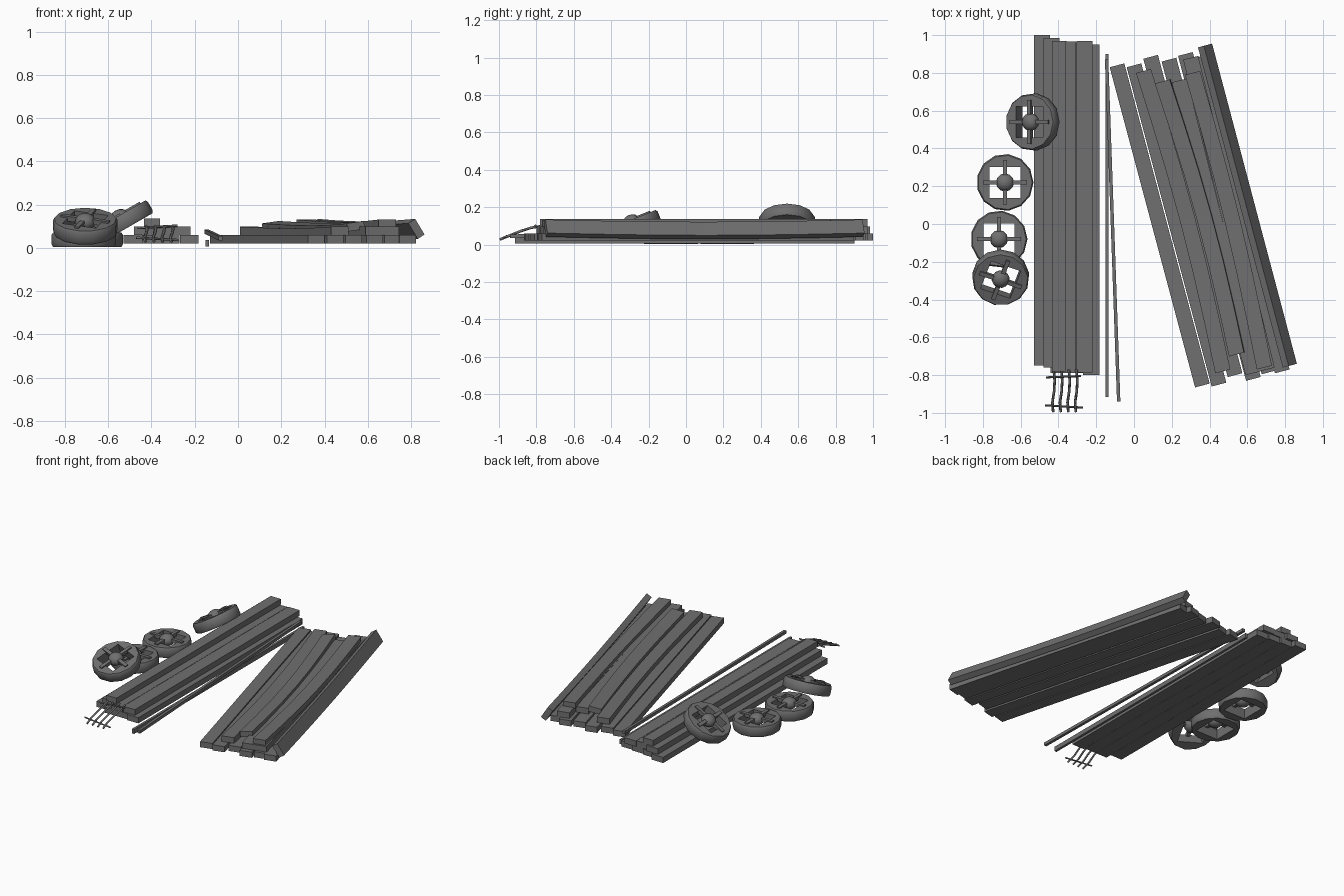
import bpy, bmesh, math
from math import radians, sin, cos, pi
from mathutils import Matrix, Vector

if "Cube" in bpy.data.objects:
    bpy.data.objects.remove(bpy.data.objects["Cube"])

grey = bpy.data.materials.new("dark_grey")
grey.diffuse_color = (0.16, 0.16, 0.16, 1)
grey.use_nodes = True
grey.node_tree.nodes["Principled BSDF"].inputs["Base Color"].default_value = grey.diffuse_color


def finish(bm, name, mat=Matrix()):
    bmesh.ops.recalc_face_normals(bm, faces=bm.faces)
    me = bpy.data.meshes.new(name)
    bm.to_mesh(me)
    bm.free()
    me.materials.append(grey)
    ob = bpy.data.objects.new(name, me)
    ob.matrix_world = mat
    bpy.context.collection.objects.link(ob)
    return ob


def board(name, a, b, z, w=0.082, h=0.038, roll=0, bow=0, sag=0, z2=None):
    """Timber from plan point a to b; bow bends sideways, sag bends down."""
    z2 = z if z2 is None else z2
    p, q = Vector((*a, z)), Vector((*b, z2))
    d = q - p
    rot = d.to_track_quat('Y', 'Z').to_matrix().to_4x4()
    n = 6 if bow or sag else 1
    r = Matrix.Rotation(radians(roll), 3, 'Y')
    bm = bmesh.new()
    rings = []
    for i in range(n + 1):
        t = i / n
        k = sin(pi * t)
        off = Vector((bow * k, (t - 0.5) * d.length, -sag * k))
        rings.append([bm.verts.new(r @ Vector((x * w / 2, 0, y * h / 2)) + off)
                      for x, y in ((-1, -1), (1, -1), (1, 1), (-1, 1))])
    for s, e in zip(rings, rings[1:]):
        for j in range(4):
            bm.faces.new((s[j], s[(j + 1) % 4], e[(j + 1) % 4], e[j]))
    bm.faces.new(rings[0])
    bm.faces.new(rings[-1])
    return finish(bm, name, Matrix.Translation((p + q) / 2) @ rot)


# Straight stack: x, front y, back y, layer height
straight = [(-0.487, -0.75, 1.00, 0.040), (-0.400, -0.79, 0.97, 0.040),
            (-0.313, -0.79, 0.96, 0.040), (-0.226, -0.80, 0.95, 0.040),
            (-0.437, -0.76, 0.985, 0.079), (-0.350, -0.79, 0.965, 0.079),
            (-0.262, -0.785, 0.97, 0.079), (-0.397, -0.78, 0.97, 0.117)]
for i, (x, y0, y1, z) in enumerate(straight):
    board(f"stack_beam_{i}", (x, y0), (x, y1), z, w=0.086 if i < 7 else 0.075)

# Slanted pile: bottom layer
for i, (a, b) in enumerate([((0.362, -0.855), (-0.09, 0.84)), ((0.45, -0.85), (0.0, 0.84)),
                            ((0.535, -0.80), (0.088, 0.885)), ((0.632, -0.82), (0.185, 0.87)),
                            ((0.715, -0.785), (0.272, 0.90)), ((0.785, -0.78), (0.345, 0.885))]):
    board(f"pile_beam_{i}", a, b, 0.040, w=0.08)
# Slanted pile: warped boards on top and one leaning beam
board("warped_board_low", (0.47, -0.78), (0.05, 0.81), 0.079, bow=0.025, sag=0.008)
board("warped_board_mid", (0.545, -0.69), (0.152, 0.755), 0.10, roll=-8, bow=0.025, sag=0.01)
board("pile_board_second", (0.63, -0.79), (0.24, 0.76), 0.079)
board("pile_board_third", (0.705, -0.77), (0.30, 0.88), 0.079)
board("warped_board_top", (0.69, -0.76), (0.31, 0.80), 0.112, bow=0.02, sag=0.012)
board("leaning_beam", (0.825, -0.75), (0.376, 0.945), 0.088, w=0.085, roll=58, sag=0.012)

# Thin poles between the stacks
board("pole_straight", (-0.142, -0.915), (-0.142, 0.90), 0.022, w=0.016, h=0.03)
board("pole_slanted", (-0.081, -0.94), (-0.145, 0.87), 0.045, w=0.018, h=0.02, z2=0.075)


def rod(name, pts, r=0.0055):
    cu = bpy.data.curves.new(name, 'CURVE')
    cu.dimensions = '3D'
    cu.bevel_depth = r
    cu.bevel_resolution = 0
    cu.use_fill_caps = True
    cu.materials.append(grey)
    sp = cu.splines.new('POLY')
    sp.points.add(len(pts) - 1)
    for p, c in zip(sp.points, pts):
        p.co = (*c, 1)
    bpy.context.collection.objects.link(bpy.data.objects.new(name, cu))


# Wire grid hanging out of the front end
for i in range(4):
    x = -0.42 + 0.04 * i
    rod(f"grid_tine_{i}", [(x - 0.005, -0.77, 0.10), (x, -0.83, 0.09), (x - 0.003, -0.885, 0.072),
                           (x - 0.012, -0.945, 0.048), (x - 0.008, -0.995, 0.028)], 0.007)
rod("grid_bar_back", [(-0.465, -0.812, 0.092), (-0.28, -0.805, 0.103)])
rod("grid_bar_front", [(-0.47, -0.96, 0.047), (-0.27, -0.972, 0.036)])


def lathe_rim(bm, n=13):
    rings = [[bm.verts.new((r * cos(2 * pi * i / n), r * sin(2 * pi * i / n), z)) for i in range(n)]
             for r, z in ((0.144, -0.034), (0.151, -0.022), (0.151, 0.022), (0.144, 0.034))]
    for s, e in zip(rings, rings[1:]):
        for j in range(n):
            bm.faces.new((s[j], s[(j + 1) % n], e[(j + 1) % n], e[j]))
    bm.faces.new(rings[0])
    bm.faces.new(rings[-1])


def wheel(name, loc, rot):
    mat = Matrix.Translation(loc) @ rot
    bm = bmesh.new()
    lathe_rim(bm)
    rim = finish(bm, name + "_rim", mat)
    # square opening through the rim
    bm = bmesh.new()
    bmesh.ops.create_cube(bm, size=0.166)
    cutter = finish(bm, name + "_cutter", mat)
    cutter.hide_render = True
    m = rim.modifiers.new("opening", 'BOOLEAN')
    m.operation = 'DIFFERENCE'
    m.solver = 'EXACT'
    m.object = cutter
    bpy.context.view_layer.update()
    me = bpy.data.meshes.new_from_object(rim.evaluated_get(bpy.context.evaluated_depsgraph_get()))
    rim.modifiers.clear()
    rim.data = me
    bpy.data.objects.remove(cutter)
    # crossed spokes laid over the rim, with a round hub
    bm = bmesh.new()
    for s in ((0.235, 0.022, 0.024), (0.022, 0.235, 0.024)):
        bmesh.ops.create_cube(bm, size=1, matrix=Matrix.Translation((0, 0, 0.03)) @ Matrix.Diagonal((*s, 1)))
    finish(bm, name + "_spokes", mat)
    bm = bmesh.new()
    bmesh.ops.create_uvsphere(bm, u_segments=12, v_segments=8, radius=0.048,
                              matrix=Matrix.Translation((0, 0, 0.024)) @ Matrix.Diagonal((1, 1, 0.8, 1)))
    hub = finish(bm, name + "_hub", mat)
    for ob in (rim, hub):
        bpy.ops.object.select_all(action='DESELECT')
        ob.select_set(True)
        bpy.context.view_layer.objects.active = ob
        bpy.ops.object.shade_smooth_by_angle(angle=radians(35))


def R(deg, ax):
    return Matrix.Rotation(radians(deg), 4, ax)


wheel("wheel_propped", (-0.536, 0.54, 0.118), R(-30, 'Y'))
wheel("wheel_flat_back", (-0.683, 0.22, 0.038), Matrix())
wheel("wheel_flat_front", (-0.715, -0.08, 0.038), Matrix())
wheel("wheel_leaning", (-0.706, -0.283, 0.1), R(22, 'X') @ R(-20, 'Z'))
